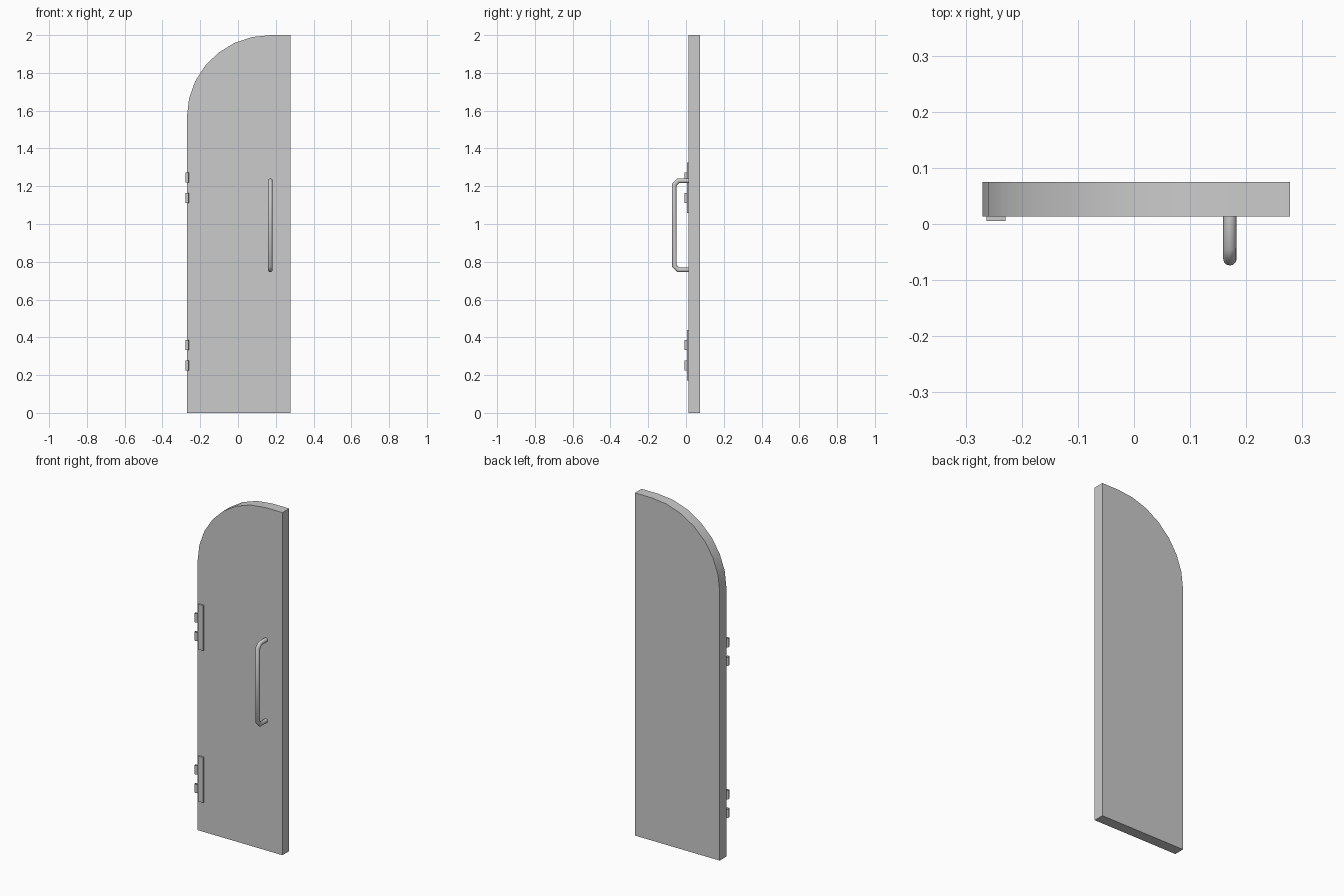
import bpy, bmesh
from math import sin, cos, pi, radians
from mathutils import Vector

if "Cube" in bpy.data.objects:
    bpy.data.objects.remove(bpy.data.objects["Cube"])


def make(name, bm, smooth=True):
    bmesh.ops.recalc_face_normals(bm, faces=bm.faces)
    me = bpy.data.meshes.new(name)
    bm.to_mesh(me)
    bm.free()
    ob = bpy.data.objects.new(name, me)
    bpy.context.collection.objects.link(ob)
    if smooth:
        bpy.ops.object.select_all(action='DESELECT')
        ob.select_set(True)
        bpy.context.view_layer.objects.active = ob
        bpy.ops.object.shade_smooth_by_angle(angle=radians(50))
    return ob


def bridge(bm, rings):
    n = len(rings[0])
    for a, b in zip(rings, rings[1:]):
        for i in range(n):
            j = (i + 1) % n
            bm.faces.new((a[i], a[j], b[j], b[i]))


# Door leaf: rectangle with one large rounded upper corner
X0, X1, Y0, Y1 = -0.27, 0.278, 0.013, 0.075
CX, CZ, STEPS = 0.17, 1.57, 7
profile = [(X1, 2.0), (X1, 0.0), (X0, 0.0)]
for i in range(STEPS + 1):
    a = pi / 2 * i / STEPS
    profile.append((CX - (CX - X0) * cos(a), CZ + (2 - CZ) * sin(a)))
bm = bmesh.new()
rings = [[bm.verts.new((x, y, z)) for x, z in profile] for y in (Y0, Y1)]
bridge(bm, rings)
for ring in rings:
    bm.faces.new(ring)
make("door_leaf", bm)

# Pull handle: round bar swept along a bracket path with clipped corners
R, HX, SIDES = 0.012, 0.171, 12
YF, ZT, ZB, C = -0.062, 1.229, 0.757, 0.021
path = [Vector((HX, y, z)) for y, z in (
    (Y0 + 0.002, ZT), (YF + C, ZT), (YF, ZT - C),
    (YF, ZB + C), (YF + C, ZB), (Y0 + 0.002, ZB))]
bm = bmesh.new()
rings = []
for i, p in enumerate(path):
    d_in = (p - path[max(i - 1, 0)]).normalized()
    d_out = (path[min(i + 1, len(path) - 1)] - p).normalized()
    tangent = (d_in + d_out).normalized()
    side = Vector((1, 0, 0))
    miter = tangent.cross(side) / tangent.dot(d_in if i else d_out)
    rings.append([bm.verts.new(p + R * (cos(t) * side + sin(t) * miter))
                  for t in (2 * pi * k / SIDES for k in range(SIDES))])
bridge(bm, rings)
make("pull_handle", bm)

# Two hinges: a flat plate and two open knuckle tubes each
for label, zc in (("upper", 1.192), ("lower", 0.305)):
    bm = bmesh.new()
    bmesh.ops.create_cube(bm, size=1)
    for v in bm.verts:
        v.co = Vector((-0.246 + v.co.x * 0.034,
                       0.0095 + v.co.y * 0.008, zc + v.co.z * 0.265))
    make(label + "_hinge_plate", bm, False)
    for k, dz in enumerate((0.054, -0.054)):
        bm = bmesh.new()
        rings = [[bm.verts.new((-0.2695 + 0.009 * cos(t), 0.001 + 0.009 * sin(t), zc + dz + h))
                  for t in (2 * pi * i / 8 for i in range(8))]
                 for h in (-0.026, 0.026)]
        bridge(bm, rings)
        make(f"{label}_hinge_knuckle_{k + 1}", bm)
